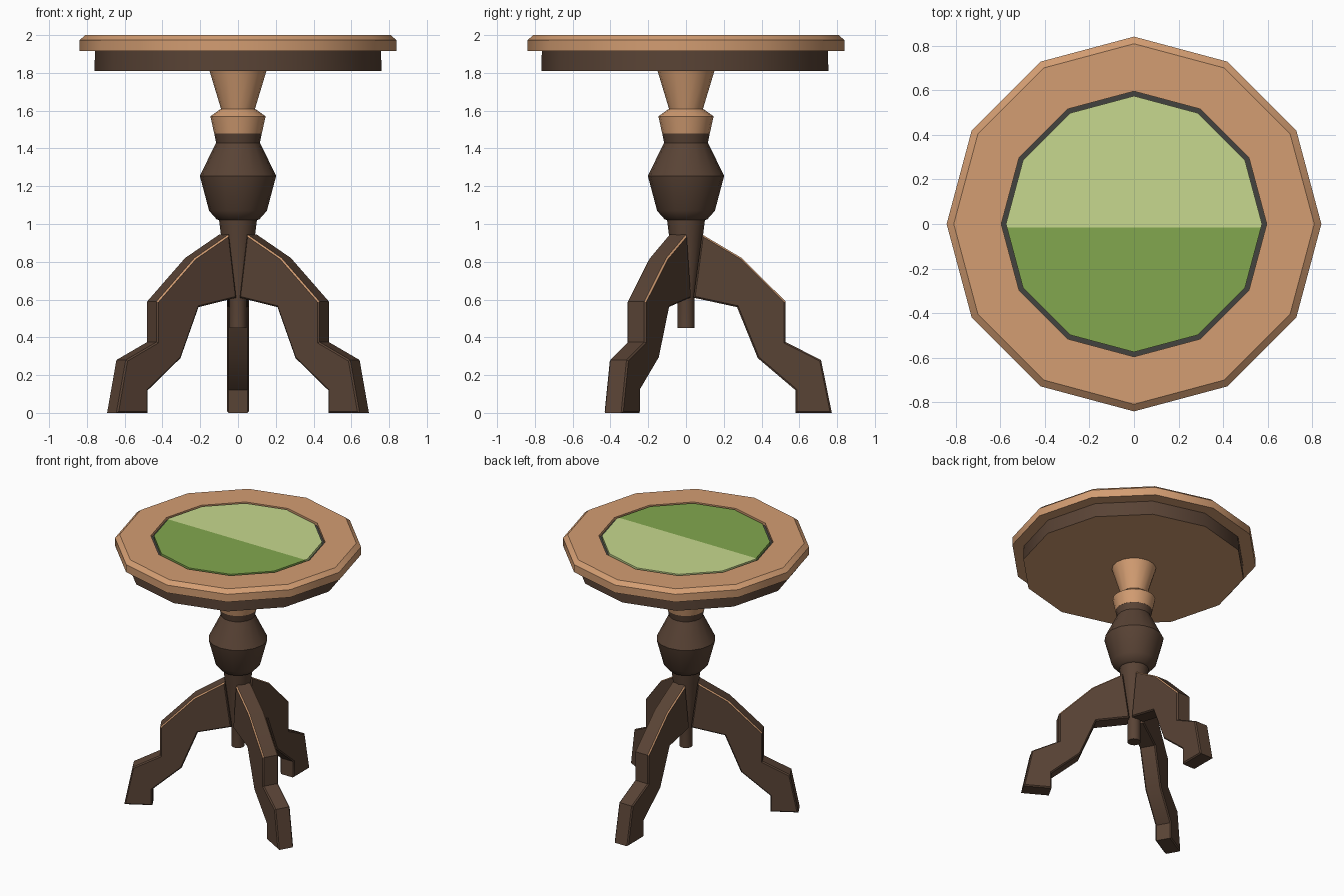
import bpy
import bmesh
from math import radians, cos, sin, tau

cube = bpy.data.objects.get("Cube")
if cube:
    bpy.data.objects.remove(cube, do_unlink=True)


def material(name, rgb):
    linear = [((c / 255 + 0.055) / 1.055) ** 2.4 for c in rgb] + [1]
    mat = bpy.data.materials.new(name)
    mat.use_nodes = True
    mat.diffuse_color = linear
    bsdf = next(n for n in mat.node_tree.nodes if n.type == "BSDF_PRINCIPLED")
    bsdf.inputs["Base Color"].default_value = linear
    return mat


TAN = material("tan wood", (211, 157, 114))
BROWN = material("dark brown wood", (89, 67, 53))
GROOVE = material("charcoal groove", (66, 66, 62))
LIGHT = material("light green felt", (199, 216, 142))
GREEN = material("dark green felt", (130, 167, 78))


def finish(name, bm, mats, angle=35):
    bmesh.ops.recalc_face_normals(bm, faces=bm.faces)
    mesh = bpy.data.meshes.new(name)
    bm.to_mesh(mesh)
    bm.free()
    obj = bpy.data.objects.new(name, mesh)
    bpy.context.collection.objects.link(obj)
    for m in mats:
        mesh.materials.append(m)
    bpy.ops.object.select_all(action="DESELECT")
    obj.select_set(True)
    bpy.context.view_layer.objects.active = obj
    bpy.ops.object.shade_smooth_by_angle(angle=radians(angle))
    return obj


def lathe(profile, sides):
    """Turn (radius, height) points about z and cap both ends."""
    bm = bmesh.new()
    rings = [[bm.verts.new((r * cos(tau * i / sides), r * sin(tau * i / sides), z))
              for i in range(sides)] for r, z in profile]
    for a, b in zip(rings, rings[1:]):
        for i in range(sides):
            j = (i + 1) % sides
            bm.faces.new((a[i], a[j], b[j], b[i]))
    bm.faces.new(rings[0])
    bm.faces.new(rings[-1])
    return bm


# Table top with a sunken groove floor
bm = lathe([(0.75, 1.915), (0.84, 1.915), (0.84, 1.973), (0.808, 2.0),
            (0.595, 2.0), (0.595, 1.98)], 12)
for f in bm.faces:
    c = f.calc_center_median()
    if len(f.verts) == 12 and c.z > 1.95:
        f.material_index = 1
finish("table_top", bm, [TAN, GROOVE])

# Two-tone felt panel
bm = lathe([(0.574, 1.97), (0.574, 2.0)], 12)
bmesh.ops.bisect_plane(bm, geom=bm.verts[:] + bm.edges[:] + bm.faces[:],
                       plane_co=(0, -0.016, 0), plane_no=(0, 1, 0))
for f in bm.faces:
    f.material_index = int(f.calc_center_median().y < -0.016)
finish("felt_panel", bm, [LIGHT, GREEN])

# Apron under the top: dark band, tan underside
bm = lathe([(0.76, 1.81), (0.757, 1.92)], 12)
for f in bm.faces:
    f.material_index = int(f.calc_center_median().z < 1.82)
skirt = finish("apron", bm, [BROWN, TAN])
skirt.location.y = -0.006

# Turned column, light above and dark below
finish("upper_column", lathe([(0.126, 1.478), (0.146, 1.57), (0.09, 1.61),
                              (0.152, 1.815)], 16), [TAN])
finish("lower_column", lathe([(0.045, 0.45), (0.045, 0.6), (0.09, 0.94), (0.1, 1.02),
                              (0.113, 1.025), (0.153, 1.07), (0.202, 1.255),
                              (0.116, 1.43), (0.126, 1.48)], 16), [BROWN])

# Three cabriole legs with chamfered edges, tan along the knee
LEG = [(0.085, 0.945), (0.295, 0.82), (0.527, 0.59), (0.527, 0.375), (0.715, 0.28),
       (0.772, 0), (0.58, 0), (0.58, 0.12), (0.38, 0.29), (0.27, 0.56), (0.04, 0.61)]


def leg(name, turn):
    half = 0.057
    bm = bmesh.new()
    side = bm.faces.new([bm.verts.new((-half, y, z)) for y, z in LEG])
    ext = bmesh.ops.extrude_face_region(bm, geom=[side])
    moved = [g for g in ext["geom"] if isinstance(g, bmesh.types.BMVert)]
    bmesh.ops.translate(bm, verts=moved, vec=(2 * half, 0, 0))
    bmesh.ops.recalc_face_normals(bm, faces=bm.faces)
    rims = [e for e in bm.edges if abs(e.verts[0].co.x - e.verts[1].co.x) < 0.001]
    bmesh.ops.bevel(bm, geom=rims, offset=0.008, segments=1, affect="EDGES")
    bm.normal_update()
    for f in bm.faces:
        chamfer = 0.4 < abs(f.normal.x) < 0.9
        if chamfer and f.normal.z > 0.3 and f.calc_center_median().z > 0.6:
            f.material_index = 1
    obj = finish(name, bm, [BROWN, TAN])
    obj.rotation_euler.z = radians(turn)


for name, turn in (("back_leg", 0), ("front_right_leg", 120), ("front_left_leg", 240)):
    leg(name, turn)
